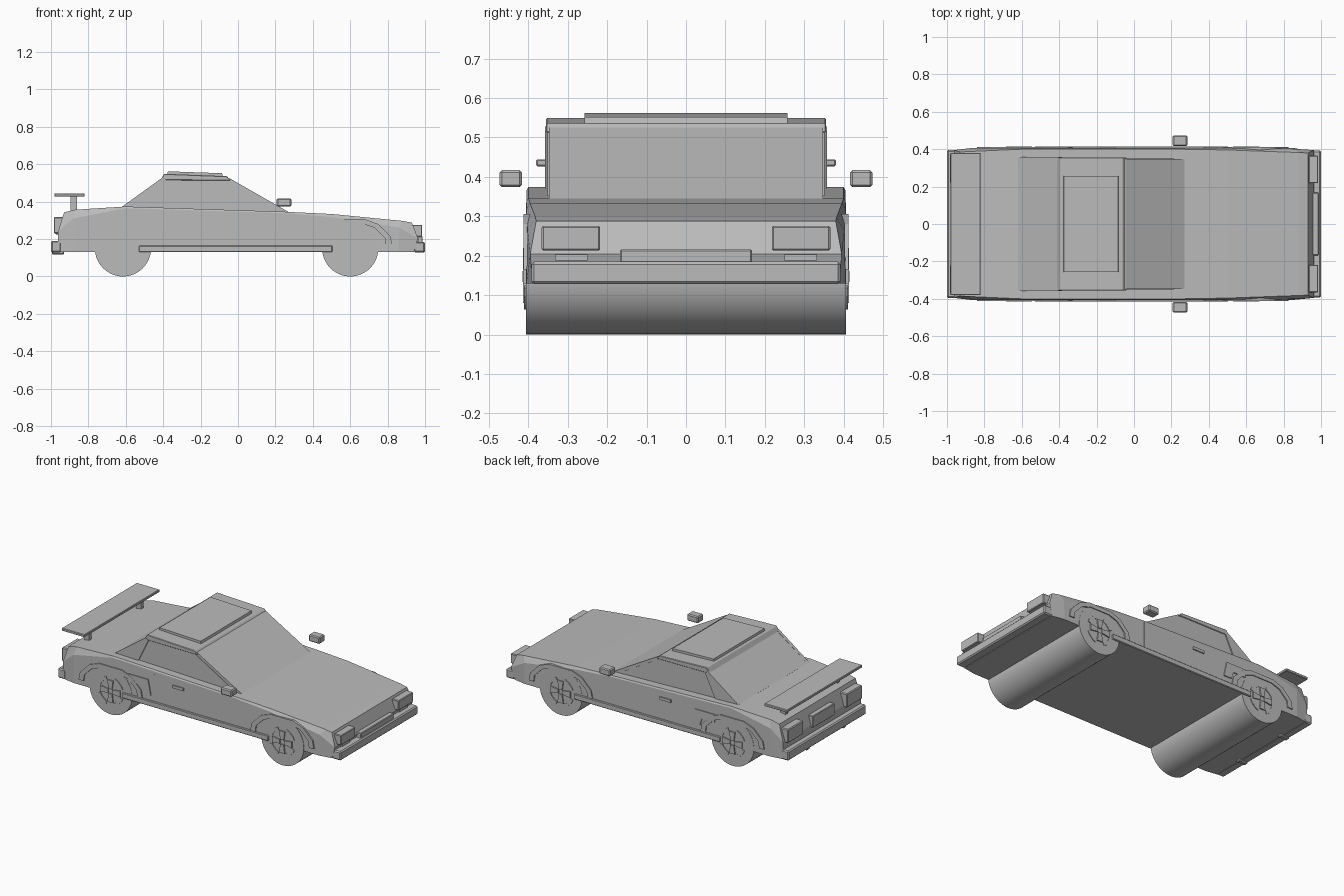
import bpy, bmesh, math

grey = bpy.data.materials.new("plain grey")
grey.diffuse_color = (0.5, 0.5, 0.5, 1)


def finish(name, bm, bevel=0.0):
    bmesh.ops.recalc_face_normals(bm, faces=bm.faces[:])
    me = bpy.data.meshes.new(name)
    bm.to_mesh(me)
    bm.free()
    me.materials.append(grey)
    ob = bpy.data.objects.new(name, me)
    bpy.context.collection.objects.link(ob)
    if bevel:
        m = ob.modifiers.new("bevel", 'BEVEL')
        m.width = bevel
        m.segments = 1
    return ob


def prism(name, pts, y0, y1, bevel=0.0):
    """Extrude an (x, z) outline from y0 to y1."""
    bm = bmesh.new()
    a = [bm.verts.new((x, y0, z)) for x, z in pts]
    b = [bm.verts.new((x, y1, z)) for x, z in pts]
    bm.faces.new(a)
    bm.faces.new(b[::-1])
    n = len(pts)
    for i in range(n):
        j = (i + 1) % n
        bm.faces.new((a[i], b[i], b[j], a[j]))
    return finish(name, bm, bevel)


def box(name, x0, x1, y0, y1, z0, z1, bevel=0.0):
    return prism(name, [(x0, z0), (x1, z0), (x1, z1), (x0, z1)], y0, y1, bevel)


def sided(fn, name, geo, y0, y1, bevel=0.0):
    """Place an outline on both flanks."""
    for s, tag in ((-1, "right"), (1, "left")):
        fn(f"{name}_{tag}", geo, s * y0, s * y1, bevel)


def rect(x0, x1, z0, z1):
    return [(x0, z0), (x1, z0), (x1, z1), (x0, z1)]


# Body: each section is bottom, shoulder and top edge as (x, half width, z)
sections = [
    [(-0.965, 0.39, 0.13), (-0.962, 0.395, 0.24), (-0.93, 0.385, 0.343)],
    [(-0.88, 0.405, 0.13), (-0.88, 0.405, 0.31), (-0.87, 0.388, 0.357)],
    [(-0.60, 0.405, 0.13), (-0.60, 0.405, 0.365), (-0.60, 0.400, 0.374)],
    [(0.25, 0.405, 0.13), (0.25, 0.405, 0.338), (0.25, 0.400, 0.346)],
    [(0.50, 0.405, 0.13), (0.50, 0.405, 0.318), (0.50, 0.396, 0.334)],
    [(0.86, 0.405, 0.13), (0.86, 0.402, 0.262), (0.88, 0.382, 0.297)],
    [(0.94, 0.39, 0.13), (0.962, 0.395, 0.205), (0.93, 0.38, 0.288)],
]
bm = bmesh.new()
rings = []
for sec in sections:
    pts = [(x, -y, z) for x, y, z in sec] + [(x, y, z) for x, y, z in sec[::-1]]
    rings.append([bm.verts.new(p) for p in pts])
for a, b in zip(rings, rings[1:]):
    for i in range(6):
        j = (i + 1) % 6
        bm.faces.new((a[i], a[j], b[j], b[i]))
for r in (rings[0], rings[-1]):
    for i in range(2):
        bm.faces.new((r[i], r[i + 1], r[4 - i], r[5 - i]))
finish("body", bm)

# Cabin, roof slab and roof panel
prism("cabin", [(-0.62, 0.36), (-0.62, 0.373), (-0.405, 0.525), (-0.045, 0.525),
                (0.27, 0.345), (0.27, 0.335)], -0.348, 0.348)
prism("roof", [(-0.415, 0.515), (-0.395, 0.549), (-0.06, 0.536), (-0.038, 0.513)],
      -0.355, 0.355, 0.003)
prism("roof_panel", [(-0.38, 0.54), (-0.375, 0.562), (-0.085, 0.552), (-0.08, 0.53)],
      -0.257, 0.257)
sided(prism, "side_window", [(-0.46, 0.37), (-0.385, 0.515), (-0.06, 0.515),
                             (0.22, 0.352)], 0.345, 0.351)
# Rear window surround rails
for s, tag in ((-1, "right"), (1, "left")):
    prism(f"rear_pillar_{tag}", [(-0.62, 0.36), (-0.62, 0.373), (-0.405, 0.528),
                                 (-0.385, 0.515), (-0.46, 0.36)], s * 0.338, s * 0.358)

# Wheels: full width rollers with spoked hub plates and wheel arches
for cx, axle in ((-0.615, "rear"), (0.60, "front")):
    n = 48
    circle = [(cx + 0.15 * math.cos(2 * math.pi * i / n),
               0.15 + 0.15 * math.sin(2 * math.pi * i / n)) for i in range(n)]
    w = prism(f"{axle}_wheels", circle, -0.4065, 0.4065)
    bpy.ops.object.select_all(action='DESELECT')
    w.select_set(True)
    bpy.context.view_layer.objects.active = w
    bpy.ops.object.shade_smooth_by_angle(angle=math.radians(30))

    for k in range(4):
        a = k * math.pi / 2
        ca, sa = math.cos(a), math.sin(a)
        spoke = [(0.015, -0.012), (0.07, -0.02), (0.07, 0.02), (0.015, 0.012)]
        sided(prism, f"{axle}_spoke_{k}",
              [(cx + u * ca - v * sa, 0.15 + u * sa + v * ca) for u, v in spoke],
              0.40, 0.414)
        # Rim segment between neighbouring spokes
        angs = [a + math.radians(d) for d in (20, 35, 55, 70)]
        rim = [(cx + 0.092 * math.cos(t), 0.15 + 0.092 * math.sin(t)) for t in angs]
        rim += [(cx + 0.075 * math.cos(t), 0.15 + 0.075 * math.sin(t)) for t in angs[::-1]]
        sided(prism, f"{axle}_rim_{k}", rim, 0.40, 0.411)

    outer = [(-0.225, 0.165), (-0.215, 0.215), (-0.15, 0.28), (-0.08, 0.306),
             (0.08, 0.306), (0.15, 0.28), (0.215, 0.215), (0.225, 0.165)]
    inner = [(0.19, 0.165), (0.185, 0.205), (0.13, 0.26), (0.07, 0.28),
             (-0.07, 0.28), (-0.13, 0.26), (-0.185, 0.205), (-0.19, 0.165)]
    sided(prism, f"{axle}_wheel_arch", [(cx + x, z) for x, z in outer + inner], 0.395, 0.412)

# Flank details
sided(prism, "sill", rect(-0.53, 0.505, 0.13, 0.165), 0.38, 0.415, 0.004)
sided(prism, "side_intake", [(-0.49, 0.245), (-0.40, 0.245), (-0.385, 0.20),
                             (-0.33, 0.20), (-0.35, 0.295), (-0.49, 0.295)], 0.40, 0.411)
sided(prism, "door_handle", rect(-0.18, -0.10, 0.288, 0.306), 0.40, 0.412)
for i, x in enumerate((-0.31, 0.26)):
    sided(prism, f"door_seam_{i}", rect(x, x + 0.004, 0.165, 0.335), 0.40, 0.4065)
sided(prism, "mirror", rect(0.207, 0.285, 0.374, 0.417), 0.416, 0.473, 0.006)

# Bumpers
box("front_bumper", 0.94, 1.0, -0.392, 0.392, 0.128, 0.185, 0.007)
box("rear_bumper", -1.0, -0.945, -0.395, 0.395, 0.128, 0.19, 0.007)

# Front lights and plate
sided(prism, "headlight", rect(0.935, 0.985, 0.213, 0.276), 0.218, 0.366, 0.004)
sided(prism, "indicator", rect(0.94, 0.968, 0.188, 0.203), 0.25, 0.332)
box("front_plate", 0.94, 0.987, -0.168, 0.168, 0.181, 0.216, 0.004)

# Rear lights, plate and exhausts
sided(prism, "tail_light", rect(-0.985, -0.93, 0.23, 0.318), 0.22, 0.375, 0.005)
box("rear_plate", -0.975, -0.93, -0.11, 0.11, 0.225, 0.30, 0.003)
sided(prism, "exhaust", rect(-0.995, -0.93, 0.118, 0.14), 0.17, 0.2, 0.005)

# Rear wing
box("wing", -0.982, -0.82, -0.38, 0.38, 0.427, 0.444, 0.003)
sided(prism, "wing_support", rect(-0.895, -0.86, 0.34, 0.43), 0.25, 0.275)
